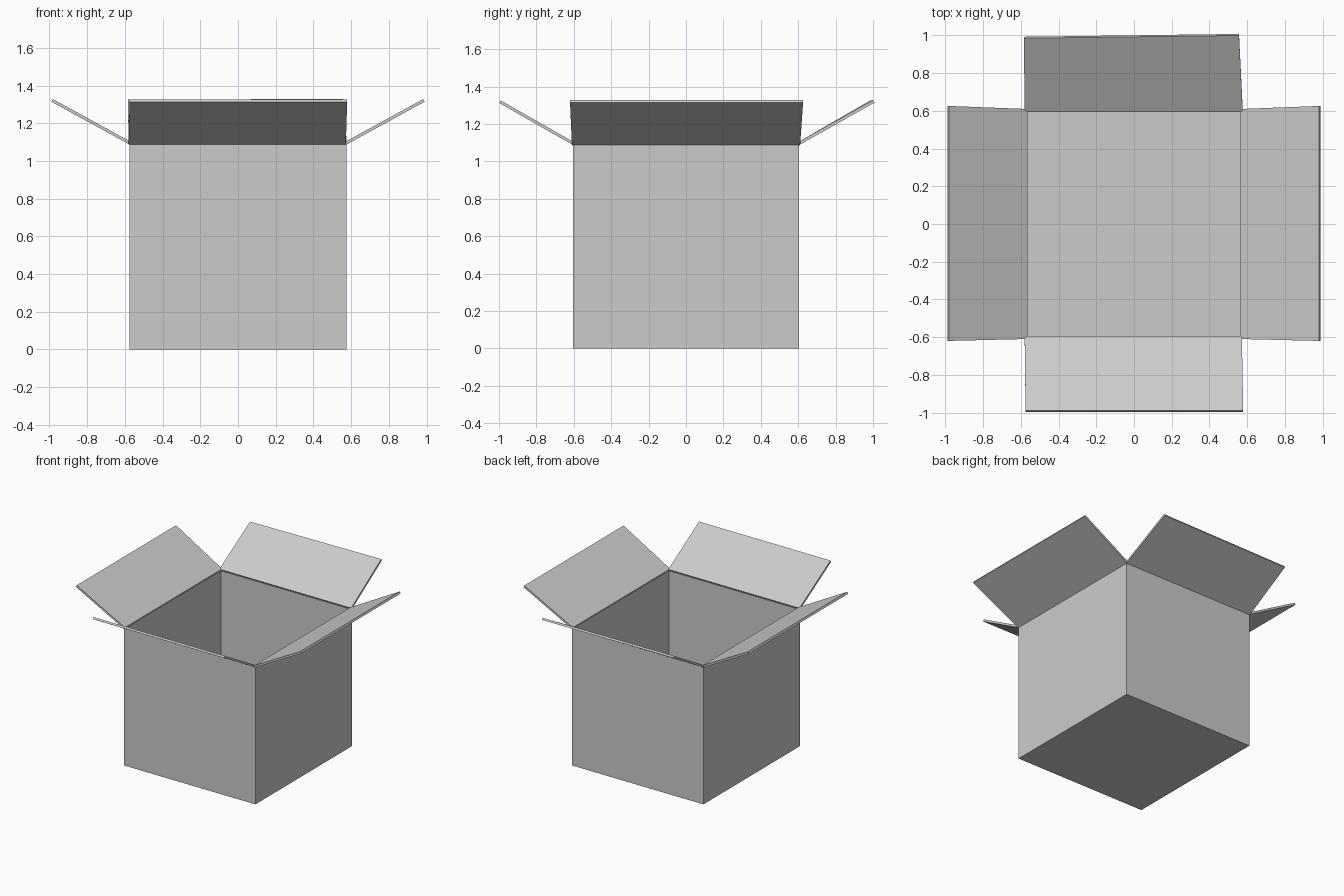
import bpy, bmesh
from mathutils import Vector

if "Cube" in bpy.data.objects:
    bpy.data.objects.remove(bpy.data.objects["Cube"])

def finish(bm, name):
    bmesh.ops.recalc_face_normals(bm, faces=bm.faces)
    mesh = bpy.data.meshes.new(name)
    bm.to_mesh(mesh)
    bm.free()
    obj = bpy.data.objects.new(name, mesh)
    bpy.context.collection.objects.link(obj)

def flap(name, corners, drop=0.016):
    """Thin board: upper corners in order, thickened along its own normal."""
    pts = [Vector(c) for c in corners]
    n = (pts[1] - pts[0]).cross(pts[3] - pts[0]).normalized()
    if n.z > 0:
        n.negate()
    bm = bmesh.new()
    top = [bm.verts.new(p) for p in pts]
    low = [bm.verts.new(p + n * drop) for p in pts]
    bm.faces.new(top)
    bm.faces.new(low[::-1])
    for i in range(4):
        j = (i + 1) % 4
        bm.faces.new((top[i], low[i], low[j], top[j]))
    finish(bm, name)

# open carton body: solid block, rim inset, cavity pushed down to the floor
W, D, H, T = 0.576, 0.604, 1.09, 0.014
bm = bmesh.new()
bmesh.ops.create_cube(bm, size=1)
for v in bm.verts:
    v.co = (v.co.x * 2 * W, v.co.y * 2 * D, (v.co.z + 0.5) * H)
bm.normal_update()
rim = max(bm.faces, key=lambda f: f.calc_center_median().z)
bmesh.ops.inset_region(bm, faces=[rim], thickness=T)
cavity = bmesh.ops.extrude_discrete_faces(bm, faces=[rim])["faces"][0]
for v in cavity.verts:
    v.co.z = T
finish(bm, "carton_body")

# side flaps
for s, name in ((-1, "left_flap"), (1, "right_flap")):
    flap(name, [(s * 0.566, -0.61, 1.1), (s * 0.566, 0.61, 1.1),
                (s * 0.982, 0.626, 1.328), (s * 0.982, -0.62, 1.328)])

# front flap, and the back flap with its slightly skewed outer edge
flap("front_flap", [(-0.58, -0.594, 1.1), (0.572, -0.594, 1.1),
                    (0.579, -0.99, 1.326), (-0.575, -0.99, 1.326)])
flap("back_flap", [(-0.58, 0.594, 1.1), (0.577, 0.594, 1.1),
                   (0.557, 1.0, 1.328), (-0.584, 0.985, 1.326)])
